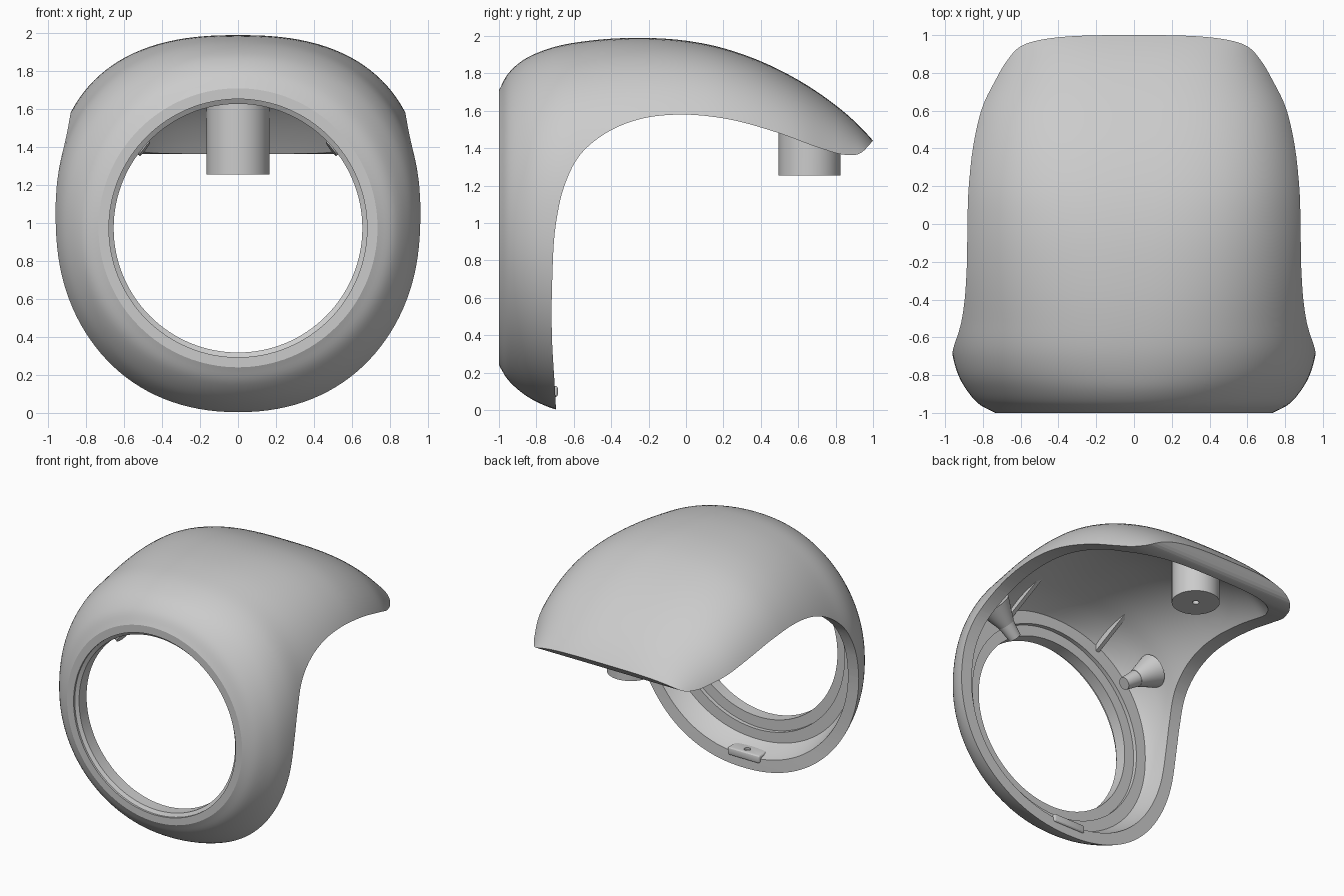
import bpy, bmesh, math
from mathutils import Vector, Matrix

if "Cube" in bpy.data.objects:
    bpy.data.objects.remove(bpy.data.objects["Cube"])

grey = bpy.data.materials.new("satin grey")
grey.use_nodes = True
grey.diffuse_color = (0.6, 0.6, 0.6, 1)
grey.node_tree.nodes["Principled BSDF"].inputs["Base Color"].default_value = (0.6, 0.6, 0.6, 1)


def make(name, bm):
    bmesh.ops.recalc_face_normals(bm, faces=bm.faces)
    mesh = bpy.data.meshes.new(name)
    bm.to_mesh(mesh)
    bm.free()
    mesh.materials.append(grey)
    ob = bpy.data.objects.new(name, mesh)
    bpy.context.collection.objects.link(ob)
    return ob


def select(ob):
    bpy.ops.object.select_all(action='DESELECT')
    ob.select_set(True)
    bpy.context.view_layer.objects.active = ob


def smooth(ob, degrees=25):
    select(ob)
    bpy.ops.object.shade_smooth_by_angle(angle=math.radians(degrees))


def cut(ob, cutter, operation='DIFFERENCE'):
    mod = ob.modifiers.new("cut", 'BOOLEAN')
    mod.operation, mod.solver, mod.object = operation, 'EXACT', cutter
    select(ob)
    bpy.ops.object.modifier_apply(modifier=mod.name)
    bpy.data.objects.remove(cutter)


def spline(keys, steps):
    """Smooth curve through key tuples, tangents weighted by spacing."""
    pts = [Vector(k) for k in keys]
    pts = [2 * pts[0] - pts[1]] + pts + [2 * pts[-1] - pts[-2]]
    out = []
    for a, b, c, d in zip(pts, pts[1:], pts[2:], pts[3:]):
        la, lb, lc = (b - a).length, (c - b).length, (d - c).length
        m1 = ((b - a) / la * lb + (c - b) / lb * la) / (la + lb) * lb
        m2 = ((c - b) / lb * lc + (d - c) / lc * lb) / (lb + lc) * lb
        for i in range(steps):
            t = i / steps
            out.append(b * (2 * t**3 - 3 * t**2 + 1) + m1 * (t**3 - 2 * t**2 + t)
                       + c * (3 * t**2 - 2 * t**3) + m2 * (t**3 - t**2))
    return out + [pts[-2]]


def loft(name, rings):
    bm = bmesh.new()
    rows = [[bm.verts.new(p) for p in ring] for ring in rings]
    n = len(rows[0])
    for r, s in zip(rows, rows[1:]):
        for i in range(n):
            bm.faces.new((r[i], r[(i + 1) % n], s[(i + 1) % n], s[i]))
    bm.faces.new(rows[0])
    bm.faces.new(rows[-1])
    return make(name, bm)


# Hull stations: y, half width, top, bottom, squareness of the upper half
STATIONS = [
    (-1, .735, 1.71, .24, 2), (-.95, .825, 1.80, .16, 2.06), (-.88, .885, 1.865, .095, 2.12),
    (-.8, .93, 1.908, .045, 2.2), (-.68, .963, 1.948, 0, 2.28), (-.5, .973, 1.977, -.01, 2.36),
    (-.25, .988, 1.99, -.01, 2.49), (0, .984, 1.975, 0, 2.65), (.2, .965, 1.935, 0, 2.79),
    (.4, .93, 1.865, 0, 2.88), (.6, .873, 1.765, 0, 2.95), (.8, .77, 1.63, 0, 3.02),
    (.9, .72, 1.545, 0, 3.1), (1, .69, 1.44, 0, 3.2), (1.08, .65, 1.34, 0, 3.2)]


def section(y, w, top, bottom, power, wall=0, n=128):
    f = 1 - (1 - min(1, (y + 1) / .6)) ** 2
    zc = .975 + .025 * f
    ring = []
    for i in range(n):
        a = 2 * math.pi * i / n
        c, s = math.cos(a), math.sin(a)
        p = 2 / (power if s > 0 else 2 + .2 * f)
        h = top - zc - wall if s > 0 else zc - bottom - min(wall, .09)
        ring.append((math.copysign(abs(c) ** p, c) * (w - min(wall, .11)), y,
                     zc + math.copysign(abs(s) ** p, s) * h))
    return ring


stations = spline(STATIONS, 5)


def hull(name):
    return loft(name, [section(*s) for s in stations])


# Main shell: outer hull, hollowed, thickening toward the tail
shell = hull("cowl_shell")
cut(shell, loft("cavity", [section(*s, wall=.09 + max(0, s[0] - .5) ** 2)
                           for s in stations if -.85 < s[0] < .89]))

# Swept lower edge, cut straight across
edge = spline([(-.69, -.1), (-.7, .1), (-.717, .4), (-.715, .7), (-.695, 1), (-.65, 1.2),
               (-.57, 1.36), (-.43, 1.48), (-.25, 1.555), (-.05, 1.58), (.2, 1.56),
               (.5, 1.48), (.72, 1.4), (.85, 1.365), (.92, 1.368), (1, 1.44), (1.15, 1.62)], 5)
outline = [tuple(p) for p in edge] + [(1.3, 1.62), (1.3, -.1)]
cut(shell, loft("underside", [[(x, y, z) for y, z in outline] for x in (-1.3, 1.3)]))

# Stepped round opening in the front
steps = [(.68, -1.1), (.68, -.985), (.655, -.97), (.655, -.88), (.735, -.88), (.735, -.8)]
cut(shell, loft("opening", [[(r * math.cos(a * math.pi / 64), y, .973 + r * math.sin(a * math.pi / 64))
                             for a in range(128)] for r, y in steps]))
smooth(shell)


def rod(name, start, end, r1, r2, segments=48):
    start, end = Vector(start), Vector(end)
    d = end - start
    bm = bmesh.new()
    rot = d.to_track_quat('Z', 'Y').to_matrix().to_4x4()
    bmesh.ops.create_cone(bm, cap_ends=True, segments=segments, radius1=r1, radius2=r2,
                          depth=d.length, matrix=Matrix.Translation((start + end) / 2) @ rot)
    return make(name, bm)


# Mounting post with screw hole, trimmed to the hull at its top
post = rod("mounting_post", (0, .66, 1.255), (0, .66, 1.76), .165, .165, 64)
cut(post, rod("screw_hole", (0, .66, 1.2), (0, .66, 1.4), .023, .023, 24))
cut(post, hull("trim"), 'INTERSECT')
smooth(post)

for side, sx in (("left", 1), ("right", -1)):
    # Tapered inner bosses with flared feet
    boss = rod(side + "_boss", (.69 * sx, -.66, 1.54), (.49 * sx, -.69, 1.39), .075, .045)
    foot = rod(side + "_boss_foot", (.71 * sx, -.655, 1.555), (.58 * sx, -.675, 1.458), .12, .06)
    # Triangular gussets behind the front wall
    tri = [(-.9, 1.65), (-.9, 1.85), (-.5, 1.85)]
    gusset = loft(side + "_gusset", [[(x * sx, y, z) for y, z in tri] for x in (.37, .4)])
    for part in (boss, foot, gusset):
        cut(part, hull("trim"), 'INTERSECT')
        smooth(part)

# Bottom tab with a small upright hole
bm = bmesh.new()
bmesh.ops.create_cube(bm, size=1, matrix=Matrix.Translation((0, -.765, .1)) @ Matrix.Diagonal((.27, .16, .06, 1)))
tab = make("bottom_tab", bm)
bevel = tab.modifiers.new("round", 'BEVEL')
bevel.width, bevel.segments = .015, 3
select(tab)
bpy.ops.object.modifier_apply(modifier="round")
cut(tab, rod("tab_hole", (0, -.735, .08), (0, -.735, .2), .024, .024, 24))
cut(tab, hull("trim"), 'INTERSECT')
smooth(tab)
